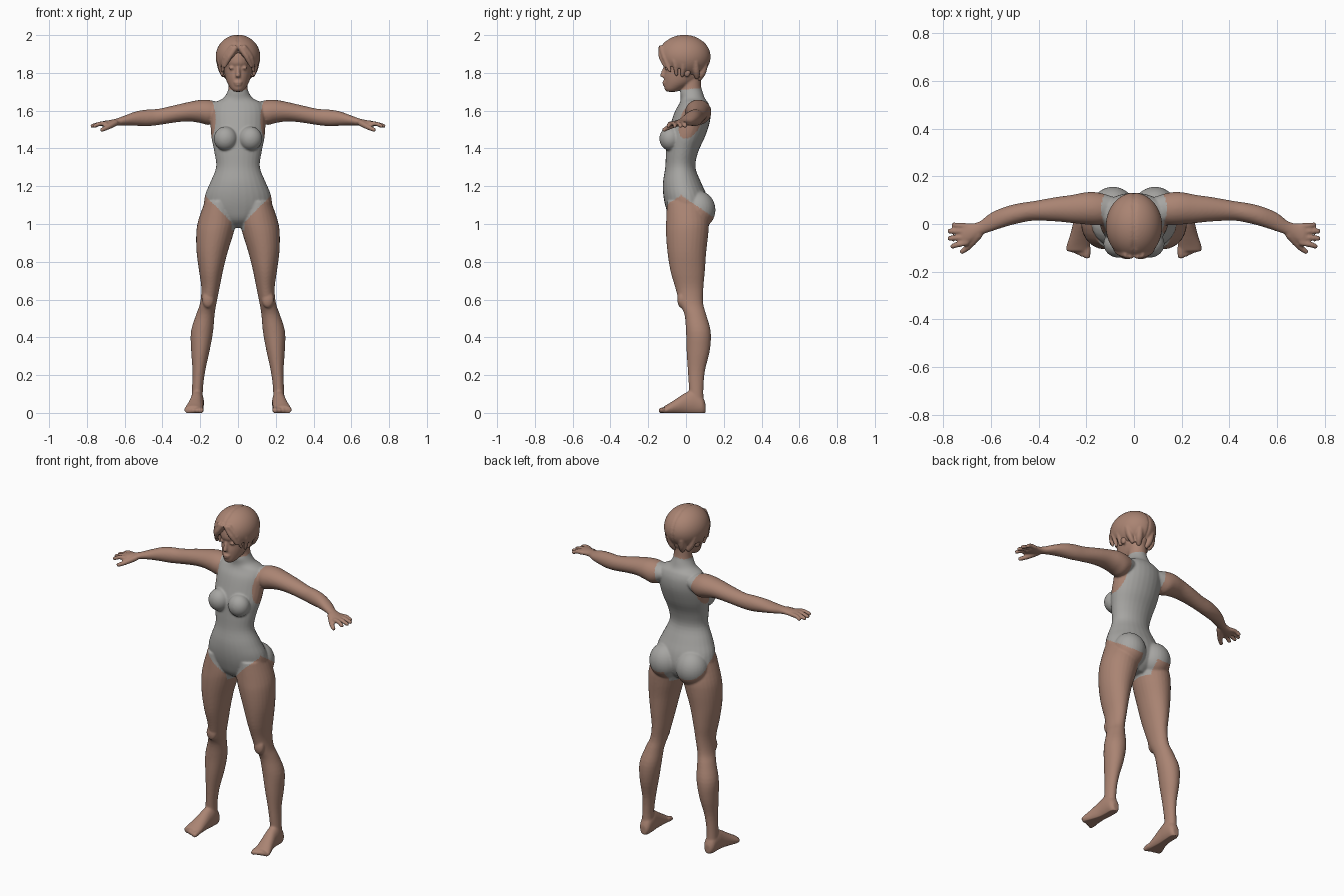
import bpy, bmesh, math
from mathutils import Vector, Matrix


def material(name, rgb):
    m = bpy.data.materials.new(name)
    m.diffuse_color = (*rgb, 1)
    return m


tan = material("warm tan", (0.40, 0.23, 0.17))
grey = material("suit grey", (0.38, 0.375, 0.36))


def loft(bm, rings, side=1, seg=28, sub=4):
    """Smooth tube through elliptical rings (centre, u axis, v axis)."""
    R = [Vector((*c, *u, *v)) for c, u, v in rings]
    path = []
    for i in range(len(R) - 1):
        a, b, c, d = R[max(i - 1, 0)], R[i], R[i + 1], R[min(i + 2, len(R) - 1)]
        for k in range(sub):
            t = k / sub
            path.append(0.5 * (2 * b + (c - a) * t + (2 * a - 5 * b + 4 * c - d) * t ** 2
                               + (3 * b - a - 3 * c + d) * t ** 3))
    path.append(R[-1])
    loops = []
    for p in path:
        ring = []
        for j in range(seg):
            a = 2 * math.pi * j / seg
            q = [p[k] + p[k + 3] * math.cos(a) + p[k + 6] * math.sin(a) for k in range(3)]
            ring.append(bm.verts.new((q[0] * side, q[1], q[2])))
        loops.append(ring)
    for A, B in zip(loops, loops[1:]):
        for j in range(seg):
            n = (j + 1) % seg
            bm.faces.new((A[j], A[n], B[n], B[j]))
    bm.faces.new(loops[0][::-1])
    bm.faces.new(loops[-1])


def level(z, x0, x1, y0, y1):
    """Horizontal ring from its extents."""
    return ((x0 + x1) / 2, (y0 + y1) / 2, z), ((x1 - x0) / 2, 0, 0), (0, (y1 - y0) / 2, 0)


def upright(x, y0, y1, z0, z1):
    """Ring across the arm from its extents."""
    return (x, (y0 + y1) / 2, (z0 + z1) / 2), (0, (y1 - y0) / 2, 0), (0, 0, (z1 - z0) / 2)


def strand(bm, pts, radii, side=1):
    """Round tapering tube along points, with blunt rounded ends."""
    P = [Vector(p) for p in pts]
    d0, d1 = (P[1] - P[0]).normalized(), (P[-1] - P[-2]).normalized()
    P = [P[0] - d0 * radii[0] * 0.5] + P + [P[-1] + d1 * radii[-1] * 0.6]
    r = [radii[0] * 0.6, *radii, radii[-1] * 0.6]
    rings = []
    for i, p in enumerate(P):
        d = (P[min(i + 1, len(P) - 1)] - P[max(i - 1, 0)]).normalized()
        u = d.cross(Vector((0.7, 0.3, 0.65))).normalized()
        rings.append((p, u * r[i], d.cross(u) * r[i]))
    loft(bm, rings, side, seg=14, sub=3)


def ball(bm, c, r):
    bmesh.ops.create_uvsphere(bm, u_segments=28, v_segments=18, radius=1,
                              matrix=Matrix.Translation(c) @ Matrix.Diagonal((*r, 1)))


def fuse(bm, name, voxel, smooth):
    """Merge overlapping volumes into one smooth skin."""
    bmesh.ops.recalc_face_normals(bm, faces=bm.faces)
    me = bpy.data.meshes.new(name)
    bm.to_mesh(me)
    bm.free()
    ob = bpy.data.objects.new(name, me)
    bpy.context.collection.objects.link(ob)
    m = ob.modifiers.new("remesh", 'REMESH')
    m.mode, m.voxel_size = 'VOXEL', voxel
    s = ob.modifiers.new("smooth", 'SMOOTH')
    s.factor, s.iterations = 0.5, smooth
    bpy.context.view_layer.update()
    deps = bpy.context.evaluated_depsgraph_get()
    mesh = bpy.data.meshes.new_from_object(ob.evaluated_get(deps))
    ob.modifiers.clear()
    ob.data = mesh
    mesh.shade_smooth()
    mesh.materials.clear()
    mesh.materials.append(tan)
    return ob


body = bmesh.new()

# torso and neck: height, half width, front, back
torso = [(0.98, 0.045, -0.03, 0.06), (1.02, 0.12, -0.08, 0.10), (1.08, 0.175, -0.105, 0.12),
         (1.15, 0.175, -0.12, 0.11), (1.22, 0.147, -0.122, 0.08), (1.30, 0.116, -0.11, 0.05),
         (1.38, 0.125, -0.106, 0.064), (1.46, 0.141, -0.10, 0.10), (1.54, 0.146, -0.078, 0.126),
         (1.60, 0.145, -0.057, 0.13), (1.64, 0.128, -0.034, 0.118), (1.665, 0.08, -0.028, 0.10),
         (1.70, 0.056, -0.03, 0.088), (1.73, 0.05, -0.02, 0.08), (1.80, 0.05, -0.02, 0.08)]
loft(body, [level(z, -w, w, f, b) for z, w, f, b in torso])

# head: height, half width, front, back
head = [(1.70, 0.02, -0.10, -0.05), (1.714, 0.036, -0.113, -0.02), (1.745, 0.056, -0.116, 0.04),
        (1.78, 0.068, -0.117, 0.083), (1.825, 0.076, -0.111, 0.10), (1.855, 0.079, -0.124, 0.112),
        (1.91, 0.08, -0.115, 0.11), (1.96, 0.06, -0.08, 0.09)]
loft(body, [level(z, -w, w, f, b) for z, w, f, b in head])

# nose and lips
strand(body, [(0, -0.112, 1.83), (0, -0.124, 1.785)], [0.008, 0.013])
ball(body, (0, -0.113, 1.749), (0.024, 0.013, 0.008))
ball(body, (0, -0.112, 1.738), (0.02, 0.012, 0.008))

# leg: height, inner, outer, front, back
leg = [(1.12, 0.03, 0.175, -0.10, 0.10), (1.02, 0.01, 0.21, -0.105, 0.12),
       (0.95, 0.024, 0.221, -0.106, 0.118), (0.85, 0.055, 0.219, -0.098, 0.107),
       (0.75, 0.08, 0.206, -0.082, 0.10), (0.66, 0.098, 0.194, -0.056, 0.092),
       (0.58, 0.114, 0.201, -0.034, 0.091), (0.52, 0.124, 0.222, -0.008, 0.107),
       (0.43, 0.132, 0.249, 0.0, 0.131), (0.33, 0.15, 0.248, 0.003, 0.126),
       (0.22, 0.174, 0.241, 0.01, 0.10), (0.12, 0.186, 0.244, 0.016, 0.092),
       (0.04, 0.184, 0.248, 0.02, 0.095)]
# foot: y, centre x, half width, sole, top
foot = [(0.103, 0.214, 0.018, 0.0, 0.05), (0.085, 0.215, 0.032, -0.012, 0.09),
        (0.04, 0.216, 0.036, -0.012, 0.12), (0.0, 0.219, 0.037, -0.01, 0.108),
        (-0.05, 0.226, 0.043, -0.01, 0.076), (-0.09, 0.233, 0.049, -0.01, 0.05),
        (-0.115, 0.237, 0.046, -0.008, 0.036)]
# arm and palm: x, front, back, bottom, top
arm = [(0.09, 0.01, 0.115, 1.56, 1.64), (0.15, -0.005, 0.132, 1.525, 1.656),
       (0.20, -0.002, 0.133, 1.535, 1.657), (0.26, 0.004, 0.122, 1.543, 1.646),
       (0.33, 0.011, 0.112, 1.538, 1.63), (0.42, 0.014, 0.096, 1.524, 1.61),
       (0.48, 0.004, 0.087, 1.518, 1.606), (0.54, -0.012, 0.072, 1.52, 1.596),
       (0.60, -0.032, 0.046, 1.522, 1.574), (0.645, -0.048, 0.012, 1.52, 1.558),
       (0.68, -0.072, 0.003, 1.516, 1.55), (0.71, -0.09, 0.003, 1.515, 1.546),
       (0.722, -0.084, -0.003, 1.518, 1.542)]
# fingers: base y, tip x, tip y
fingers = [(-0.008, 0.757, -0.004), (-0.031, 0.774, -0.03), (-0.055, 0.774, -0.06), (-0.078, 0.762, -0.094)]

for s in (1, -1):
    loft(body, [level(*r) for r in leg], s)
    loft(body, [((x, y, (b + t) / 2), (w, 0, 0), (0, 0, (t - b) / 2)) for y, x, w, b, t in foot], s)
    for i in range(5):
        strand(body, [(0.197 + 0.019 * i, -0.10, 0.018), (0.197 + 0.02 * i, -0.136 + 0.008 * i, 0.012)],
               [0.016 - 0.001 * i, 0.014 - 0.001 * i], s)
    loft(body, [upright(*r) for r in arm], s)
    for y, tx, ty in fingers:
        strand(body, [(0.70, y, 1.531), (0.735, (y + ty) / 2, 1.53), (tx, ty, 1.518)],
               [0.0125, 0.0115, 0.0105], s)
    strand(body, [(0.65, -0.045, 1.535), (0.69, -0.092, 1.512), (0.722, -0.117, 1.498)],
           [0.017, 0.0135, 0.011], s)
    ball(body, (0.066 * s, -0.083, 1.452), (0.062, 0.058, 0.064))     # breast
    ball(body, (0.088 * s, 0.066, 1.075), (0.092, 0.09, 0.10))        # buttock
    ball(body, (0.158 * s, -0.024, 0.60), (0.032, 0.022, 0.045))      # kneecap
    ball(body, (0.08 * s, 0.005, 1.805), (0.012, 0.02, 0.028))        # ear
    ball(body, (0.034 * s, -0.103, 1.826), (0.016, 0.011, 0.009))     # eye

figure = fuse(body, "body", 0.0056, 5)
for v in figure.data.vertices:      # flat soles
    v.co.z = max(v.co.z, 0)


def in_suit(c):
    """High-necked sleeveless one-piece with high-cut legs."""
    x, y, z = abs(c.x), c.y, c.z
    if z > 1.712 + 0.1 * y or (z > 1.66 and y < -0.045):
        return False                                    # neck and chin
    if z > 1.455:
        return x < 0.118 + 2.0 * (z - 1.555) ** 2       # armholes
    if x > 0.3 or z < 0.965:
        return False
    if x < (0.035 if y < 0.03 else 0.05):
        return True                                     # gusset
    if y < -0.03:
        return z > 0.975 + x                            # front leg line
    return z > 1.155 - 0.68 * (y + 0.03)                # back leg line


figure.data.materials.append(grey)
for p in figure.data.polygons:
    p.material_index = 1 if in_suit(p.center) else 0

# hair: cap sunk in at the face opening, with a centre parting
hair = bmesh.new()
centre = Vector((0, -0.009, 1.885))
bmesh.ops.create_uvsphere(hair, u_segments=72, v_segments=48, radius=1,
                          matrix=Matrix.Translation(centre) @ Matrix.Diagonal((0.118, 0.14, 0.117, 1)))
for v in hair.verts:
    x = abs(v.co.x)
    if v.co.y < -0.03 and v.co.z < 1.925 - 1.1 * x:
        v.co = centre + (v.co - centre) * 0.7
    elif x < 0.007:
        v.co = centre + (v.co - centre) * 0.965

# fringe sweeping from the parting, temple locks and nape locks
locks = [([(0.012, -0.132, 1.935), (0.045, -0.131, 1.885), (0.07, -0.11, 1.835)], [0.014, 0.014, 0.009]),
         ([(0.03, -0.128, 1.935), (0.068, -0.112, 1.88), (0.082, -0.085, 1.81)], [0.016, 0.015, 0.009]),
         ([(0.07, -0.09, 1.92), (0.094, -0.06, 1.86), (0.084, -0.05, 1.79)], [0.016, 0.016, 0.009]),
         ([(0.10, -0.02, 1.88), (0.094, -0.015, 1.83), (0.08, -0.02, 1.785)], [0.016, 0.015, 0.010]),
         ([(0.09, 0.05, 1.86), (0.075, 0.055, 1.81), (0.058, 0.058, 1.775)], [0.016, 0.018, 0.012]),
         ([(0.04, 0.10, 1.85), (0.035, 0.085, 1.80), (0.025, 0.07, 1.768)], [0.018, 0.02, 0.013])]
for s in (1, -1):
    for pts, radii in locks:
        strand(hair, pts, radii, s)
fuse(hair, "hair", 0.005, 4)
